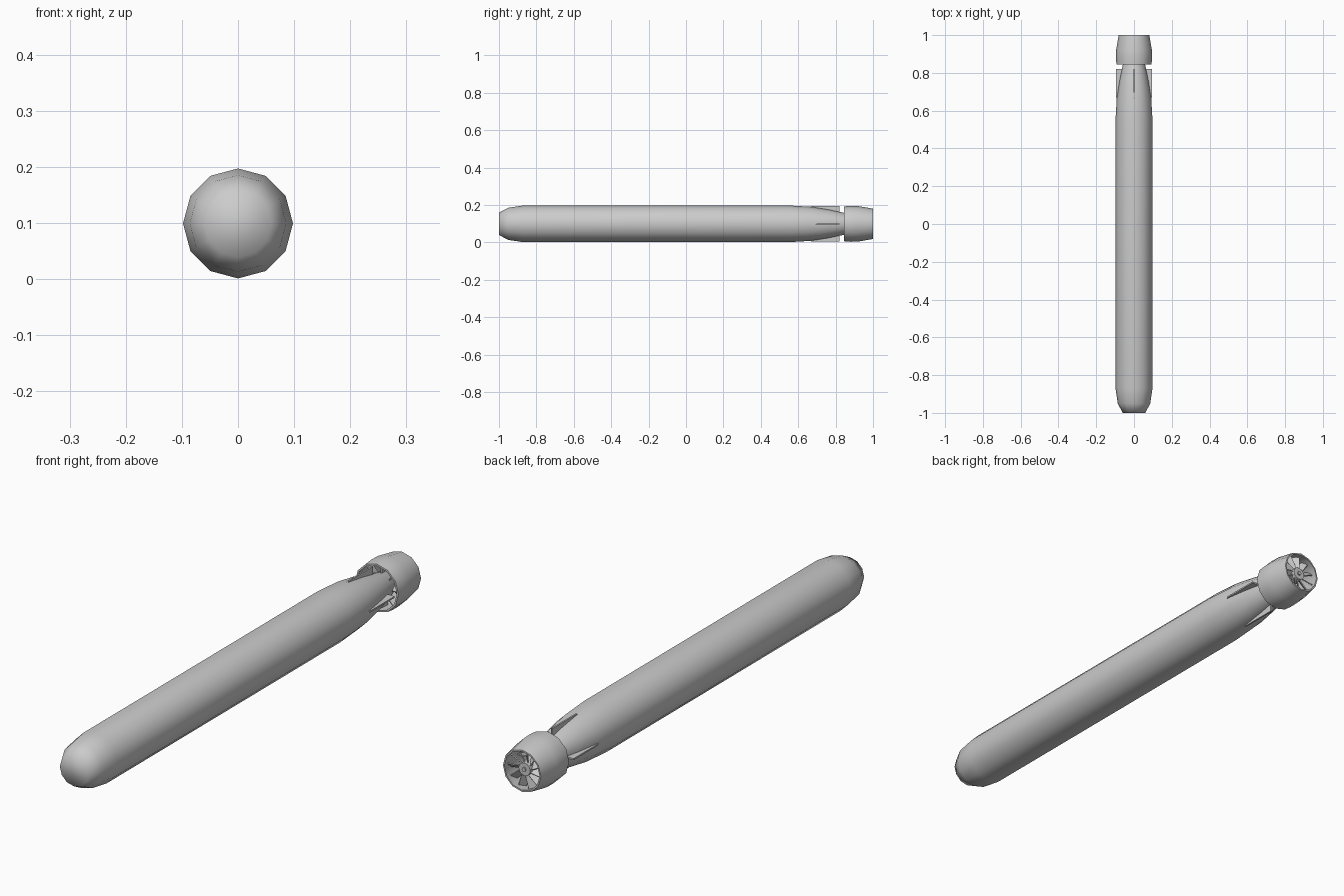
import bpy, bmesh, math
from mathutils import Matrix, Vector

if "Cube" in bpy.data.objects:
    bpy.data.objects.remove(bpy.data.objects["Cube"])

CZ = 0.099      # height of the long axis
SIDES = 12

grey = bpy.data.materials.new("grey")
grey.diffuse_color = (0.6, 0.6, 0.6, 1)
grey.use_nodes = True
grey.node_tree.nodes["Principled BSDF"].inputs["Base Color"].default_value = grey.diffuse_color


def finish(bm, name, angle=None):
    """Turn a bmesh centred on the y axis into a placed object."""
    bmesh.ops.recalc_face_normals(bm, faces=bm.faces)
    me = bpy.data.meshes.new(name)
    bm.to_mesh(me)
    bm.free()
    me.materials.append(grey)
    ob = bpy.data.objects.new(name, me)
    ob.location.z = CZ
    bpy.context.collection.objects.link(ob)
    if angle:
        bpy.ops.object.select_all(action='DESELECT')
        bpy.context.view_layer.objects.active = ob
        ob.select_set(True)
        bpy.ops.object.shade_smooth_by_angle(angle=math.radians(angle))
    return ob


def lathe(name, profile, closed, angle):
    """Spin (y, radius) points about the y axis; closed makes a ring."""
    bm = bmesh.new()
    rings = []
    for y, r in profile:
        rings.append([bm.verts.new((r * math.cos(a), y, r * math.sin(a)))
                      for a in (2 * math.pi * i / SIDES for i in range(SIDES))])
    pairs = list(zip(rings, rings[1:]))
    if closed:
        pairs.append((rings[-1], rings[0]))
    else:
        bm.faces.new(rings[0])
        bm.faces.new(rings[-1])
    for a, b in pairs:
        for i in range(SIDES):
            j = (i + 1) % SIDES
            bm.faces.new((a[i], a[j], b[j], b[i]))
    return finish(bm, name, angle)


def plate(bm, outline, thick, turn):
    """Radial plate from (y, radius) points, turned about the y axis."""
    rot = Matrix.Rotation(turn, 4, 'Y')
    sides = [[bm.verts.new(rot @ Vector((x, y, r))) for y, r in outline]
             for x in (-thick / 2, thick / 2)]
    for s in sides:
        bm.faces.new(s)
    n = len(outline)
    for i in range(n):
        j = (i + 1) % n
        bm.faces.new((sides[0][i], sides[0][j], sides[1][j], sides[1][i]))


def blades(name, count, y, r0, r1, chord, pitch):
    """Ring of thin pitched blades."""
    bm = bmesh.new()
    for i in range(count):
        m = (Matrix.Rotation(2 * math.pi * i / count, 4, 'Y')
             @ Matrix.Translation((0, y, (r0 + r1) / 2))
             @ Matrix.Rotation(math.radians(pitch), 4, 'Z')
             @ Matrix.Diagonal((0.004, chord, r1 - r0, 1)))
        bmesh.ops.create_cube(bm, size=1, matrix=m)
    return finish(bm, name)


# Hull with blunt nose and tapered tail
lathe("hull", [(-1, 0.06), (-0.95, 0.086), (-0.87, 0.098), (0.55, 0.098),
               (0.67, 0.091), (0.76, 0.077), (0.84, 0.06), (0.91, 0.04)],
      False, 65)

# Propeller hub and its small end cap
lathe("hub", [(0.9, 0.042), (0.945, 0.028), (0.985, 0.025)], False, 35)
lathe("hub_cap", [(0.98, 0.008), (0.99, 0.008)], False, 35)

# Hollow shroud around the propeller
lathe("shroud", [(0.845, 0.093), (0.88, 0.096), (0.92, 0.095), (1.0, 0.081),
                 (1.0, 0.075), (0.92, 0.087), (0.88, 0.088), (0.845, 0.086)],
      True, 40)

# Four tail fins
bm = bmesh.new()
for k in range(4):
    plate(bm, [(0.65, 0.085), (0.67, 0.094), (0.82, 0.094),
               (0.82, 0.055), (0.75, 0.065)], 0.006, k * math.pi / 2)
finish(bm, "tail_fins")

# Fixed vanes at the intake and rotor at the outlet
blades("intake_vanes", 8, 0.885, 0.035, 0.088, 0.04, 15)
blades("rotor_blades", 11, 0.965, 0.02, 0.08, 0.03, 40)
